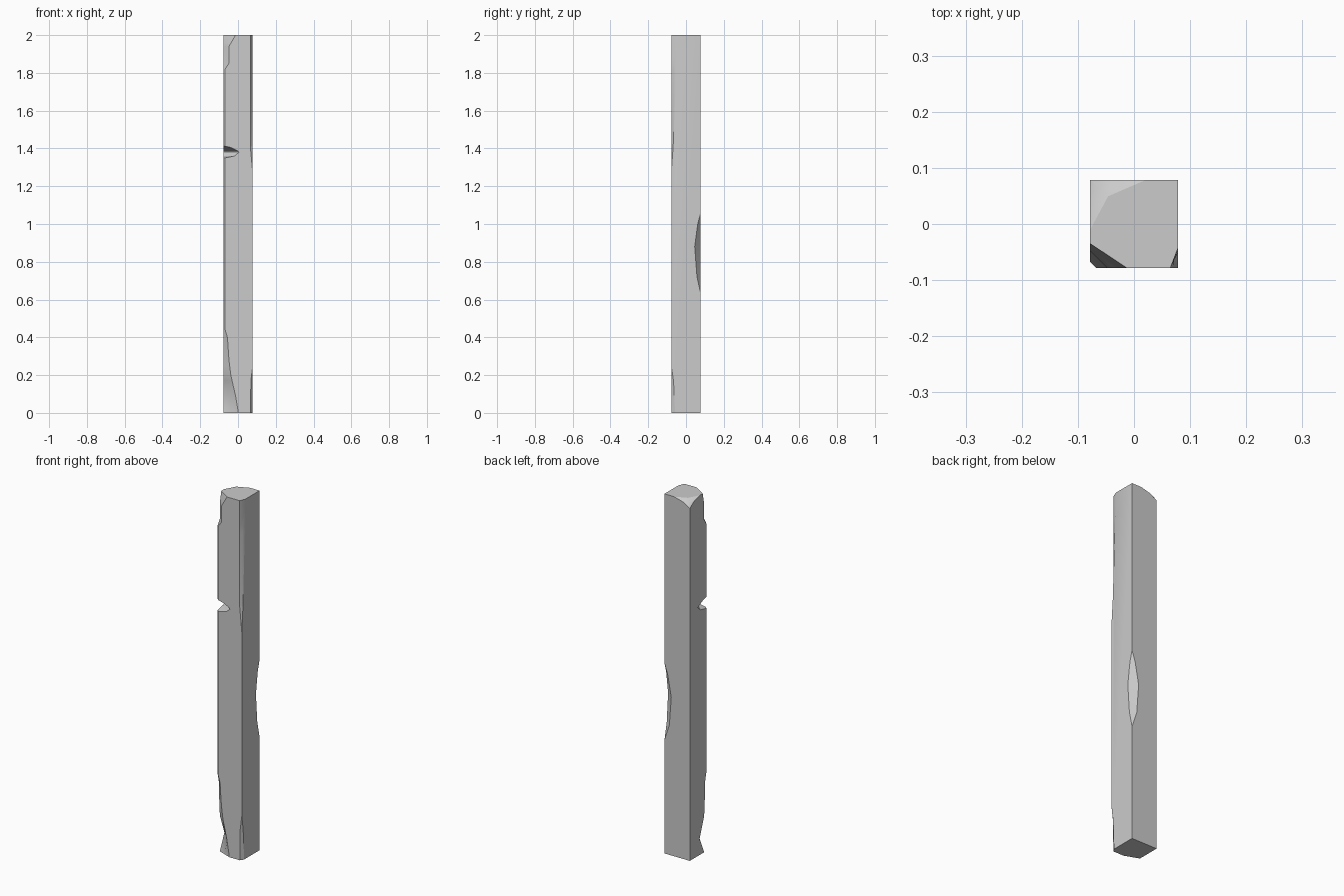
import bpy, bmesh, math

if "Cube" in bpy.data.objects:
    bpy.data.objects.remove(bpy.data.objects["Cube"])

H = 0.078  # half width of the post

# Wear along each vertical edge: (z, cut along x, cut along y)
front_left = [(0, .08, .03), (.09, .065, .07), (.2, .04, .03), (.28, .03, .025),
              (.4, .022, .02), (.44, .01, .01), (1.35, .01, .01), (1.36, .06, .06),
              (1.38, .083, .085), (1.387, .078, .08), (1.405, .04, .04), (1.412, .01, .01),
              (1.82, .01, .01), (1.85, .03, .03), (1.94, .03, .03), (2, .065, .043)]
front_right = [(0, .012, .02), (.17, .01, .012), (.25, 0, 0), (1.27, 0, 0),
               (1.41, .013, .01), (2, .013, .034)]
back_right = [(0, 0, 0), (.63, 0, 0), (.72, .03, .02), (.88, .042, .032),
              (1.0, .02, .016), (1.06, 0, 0), (2, 0, 0)]
back_left = [(0, 0, 0), (1.96, 0, 0), (1.985, .04, .036), (2, .098, .088)]

# (x sign, y sign, profile, bulge of the cut towards the corner, x cut comes first)
corners = [(-1, -1, front_left, 0, False), (1, -1, front_right, 0, True),
           (1, 1, back_right, 0, False), (-1, 1, back_left, .35, True)]


def wear(profile, z):
    for (z0, a0, b0), (z1, a1, b1) in zip(profile, profile[1:]):
        if z <= z1:
            t = (z - z0) / (z1 - z0)
            return a0 + (a1 - a0) * t, b0 + (b1 - b0) * t
    return profile[-1][1:]


def section(z):
    pts = []
    for sx, sy, profile, bulge, x_first in corners:
        dx, dy = wear(profile, z)
        k = (1 - bulge) / 2
        trio = [(dx, 0), (dx * k, dy * k), (0, dy)]
        for cx, cy in (trio if x_first else trio[::-1]):
            pts.append((sx * (H - cx), sy * (H - cy), z))
    return pts


# Weathered post, lofted through every level where the wear changes
levels = sorted({p[0] for c in corners for p in c[2]})
bm = bmesh.new()
rings = [[bm.verts.new(p) for p in section(z)] for z in levels]
n = len(rings[0])
for lo, hi in zip(rings, rings[1:]):
    for i in range(n):
        j = (i + 1) % n
        bm.faces.new((lo[i], lo[j], hi[j], hi[i]))
bm.faces.new(rings[0][::-1])
bm.faces.new(rings[-1])
bmesh.ops.remove_doubles(bm, verts=bm.verts, dist=1e-5)
bmesh.ops.dissolve_limit(bm, angle_limit=math.radians(.5), verts=bm.verts, edges=bm.edges)
bmesh.ops.recalc_face_normals(bm, faces=bm.faces)

mesh = bpy.data.meshes.new("weathered_post")
bm.to_mesh(mesh)
bm.free()
post = bpy.data.objects.new("weathered_post", mesh)
bpy.context.collection.objects.link(post)
bpy.context.view_layer.objects.active = post
post.select_set(True)
bpy.ops.object.shade_smooth_by_angle(angle=math.radians(30))
